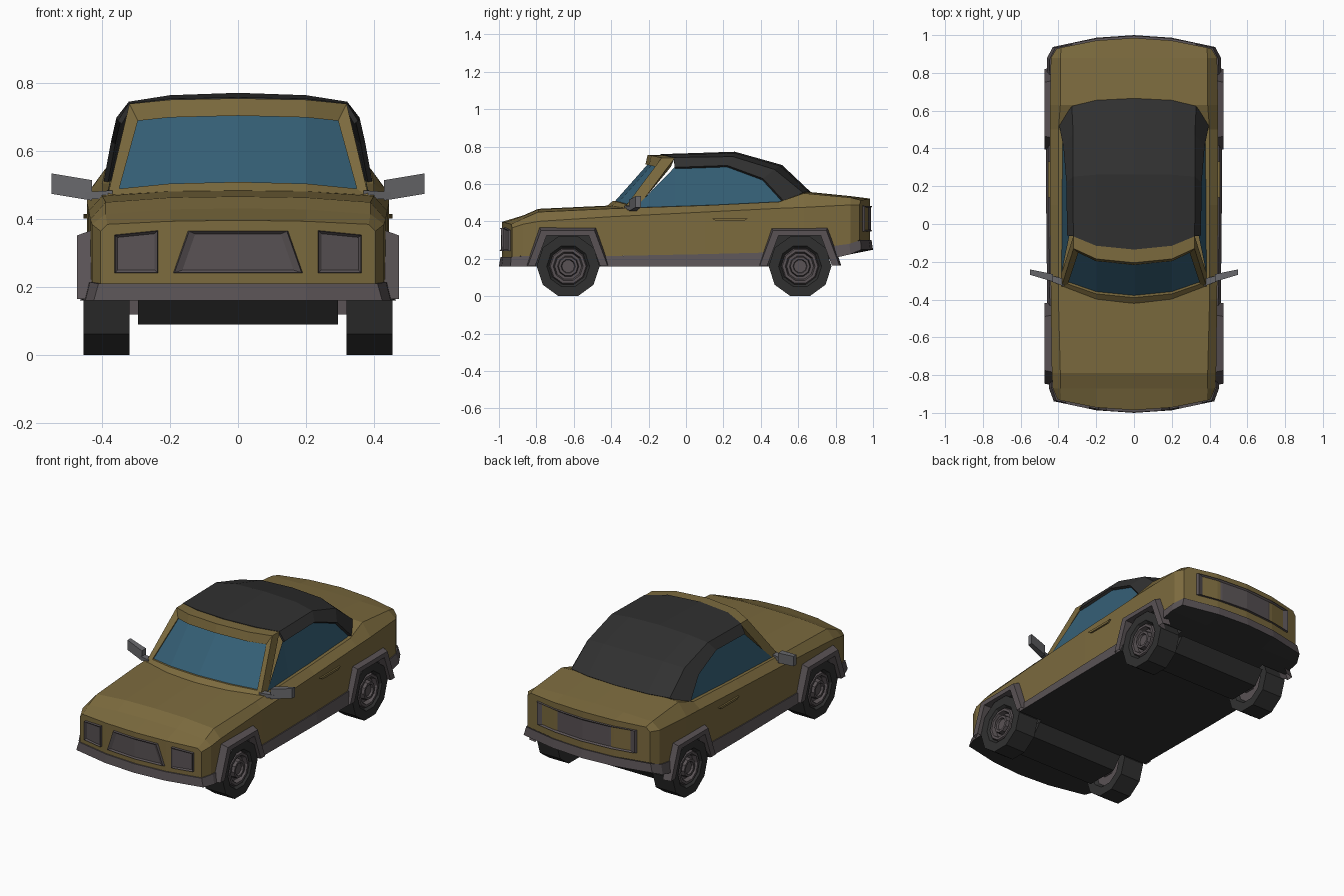
import bpy, bmesh
from math import cos, sin, pi

if "Cube" in bpy.data.objects:
    bpy.data.objects.remove(bpy.data.objects["Cube"])


def material(name, r, g, b):
    m = bpy.data.materials.new(name)
    m.diffuse_color = (r, g, b, 1)
    m.use_nodes = True
    m.node_tree.nodes["Principled BSDF"].inputs["Base Color"].default_value = m.diffuse_color
    return m


GOLD = material("gold_paint", .20, .145, .048)
TRIM = material("trim_grey", .10, .085, .09)
DARK = material("dark_rubber", .03, .03, .03)
BLUE = material("blue_glass", .035, .115, .18)
METAL = material("mirror_grey", .14, .14, .15)


def loft(name, rows, mat, close=False, caps=()):
    """Skin rows of points on the right side and mirror them to the left."""
    bm = bmesh.new()
    for side in (1, -1):
        grid = [[bm.verts.new((side * x, y, z)) for x, y, z in row] for row in rows]
        n = len(rows[0])
        for a, b in zip(grid, grid[1:]):
            for i in range(n if close else n - 1):
                j = (i + 1) % n
                bm.faces.new((a[i], a[j], b[j], b[i]))
        for c in caps:
            r = grid[c]
            bm.faces.new((r[0], r[1], r[-2], r[-1]))
            if n > 4:
                bm.faces.new(r[1:-1])
    bmesh.ops.remove_doubles(bm, verts=bm.verts, dist=1e-4)
    bmesh.ops.recalc_face_normals(bm, faces=bm.faces)
    me = bpy.data.meshes.new(name)
    bm.to_mesh(me)
    bm.free()
    me.materials.append(mat)
    ob = bpy.data.objects.new(name, me)
    bpy.context.collection.objects.link(ob)
    return ob


def prism(name, poly, x0, x1, mat):
    rows = [[(x, y, z) for y, z in poly] for x in (x0, x1)]
    return loft(name, rows, mat, True, (0, 1) if x0 > 0 else (1,))


def bowed(y, x):
    """Curve the car's ends in plan; stations in between stay straight."""
    if abs(y) < .95:
        return y
    return (1 if y > 0 else -1) * (abs(y) - .34 * x * x)


def cut(ob, cutter):
    mod = ob.modifiers.new("wheel_well", 'BOOLEAN')
    mod.operation, mod.solver, mod.object = 'DIFFERENCE', 'EXACT', cutter
    mod.material_mode = 'TRANSFER'
    dg = bpy.context.evaluated_depsgraph_get()
    me = bpy.data.meshes.new_from_object(ob.evaluated_get(dg))
    ob.modifiers.clear()
    ob.data = me


# Painted body: y, half width, bottom z, shoulder z, top edge x, top edge z, crown z
stations = [(-.985, .405, .21, .365, .385, .385, .397), (-.87, .43, .215, .385, .39, .415, .432),
            (-.79, .435, .215, .40, .39, .45, .467), (-.40, .44, .215, .425, .40, .468, .485),
            (.10, .445, .225, .45, .40, .485, .50), (.50, .445, .235, .47, .40, .505, .51),
            (.63, .445, .245, .475, .39, .55, .56), (.88, .44, .28, .488, .39, .527, .535),
            (.985, .41, .30, .488, .385, .513, .522)]
body_rows, skirt_rows = [], []
for y, w, zb, zs, xt, zt, zc in stations:
    pts = [(0, zb), (.2, zb), (w, zb), (w, zs), (xt, zt), (.2, zc - .003), (0, zc)]
    body_rows.append([(x, bowed(y, x), z) for x, z in pts])
    low = .16 if y < .6 else .16 + (y - .6) * .23
    end = y * 1.015 if abs(y) > .95 else y
    pts = [(0, low), (.2, low), (w + .02, low), (w + .006, zb), (.2, zb), (0, zb)]
    skirt_rows.append([(x, bowed(end, x) * (1 if z == low else .992), z) for x, z in pts])
body = loft("body", body_rows, GOLD, caps=(0, -1))
skirt = loft("lower_skirt", skirt_rows, TRIM, caps=(0, -1))
skirt.data.materials.append(DARK)
for f in skirt.data.polygons:
    if f.normal.z < -.7:
        f.material_index = 1

# Wheel wells, flares, axles and wheels
for label, cy in (("front", -.63), ("rear", .61)):
    well = prism("well_cutter", [(cy - .21, .05), (cy - .12, .33), (cy + .12, .33), (cy + .21, .05)],
                 .296, .7, DARK)
    well.hide_render = True
    cut(body, well)
    cut(skirt, well)
    bpy.data.objects.remove(well)

    outer = [(-.225, .165), (-.155, .37), (.15, .37), (.22, .165)]
    mid = [(-.215, .165), (-.145, .352), (.14, .352), (.21, .165)]
    inner = [(-.175, .165), (-.115, .325), (.11, .325), (.17, .165)]
    loft(label + "_wheel_flares",
         [[(x, cy + y, z) for y, z in line] for x, line in
          ((.425, outer), (.475, mid), (.475, inner), (.425, inner))], TRIM)

    prism(label + "_axle_housing", [(cy - .165, .17), (cy - .10, .09), (cy + .10, .09), (cy + .165, .17)],
          0, .295, DARK)
    prism(label + "_axle_stubs", [(cy - .03, .12), (cy + .03, .12), (cy + .03, .18), (cy - .03, .18)],
          .28, .36, TRIM)

    def lathe(name, profile, mat):
        loft(name, [[(x, cy + r * cos(i * pi / 5), .16 + r * sin(i * pi / 5)) for i in range(10)]
                    for x, r in profile], mat, close=True)

    lathe(label + "_tyres", [(.34, .10), (.32, .115), (.32, .168), (.455, .168), (.455, .115), (.435, .10)], DARK)
    lathe(label + "_rims", [(.34, 0), (.34, .102), (.435, .102), (.45, .095), (.45, .08), (.425, .072),
                            (.425, .057), (.452, .052), (.452, .038), (.44, .034), (.44, 0)], TRIM)

# Windscreen frame and glass
frame = [(0, -.42, .485), (.2, -.40, .48), (.385, -.335, .465),
         (.32, -.13, .74), (.2, -.185, .752), (0, -.205, .756)]
pane = [(0, -.39, .51), (.2, -.37, .505), (.35, -.318, .49),
        (.295, -.152, .69), (.2, -.197, .70), (0, -.217, .705)]


def back(line, d):
    return [(x, y + d, z) for x, y, z in line]


loft("windscreen_frame", [back(frame, .07), frame, pane, back(pane, .07), back(frame, .07)], GOLD)
glass = back(pane, .012)
loft("windscreen", [glass[:3], glass[:2:-1]], BLUE)

# Side windows
top = [(-.27, .475), (-.06, .69), (.22, .70), (.41, .635), (.54, .51)]
loft("side_windows", [[(.385, y, .465) for y, z in top],
                      [(.385 - (z - .475) * .2, y, z) for y, z in top]], BLUE)

# Soft top
roof = loft("soft_top", [
    [(0, -.135, .752), (.2, -.115, .748), (.318, -.065, .735), (.348, -.06, .685)],
    [(0, .26, .765), (.2, .26, .758), (.318, .25, .74), (.352, .22, .695)],
    [(0, .51, .695), (.2, .50, .69), (.318, .47, .672), (.368, .41, .625)],
    [(0, .66, .553), (.2, .65, .553), (.325, .62, .55), (.392, .53, .495)]], DARK)
thick = roof.modifiers.new("thickness", 'SOLIDIFY')
thick.thickness, thick.offset = .015, 0


# Raised panels on the nose and tail
def panel(name, pts, cx, cz, sign):
    rows = []
    for s, depth in ((1, .97), (.96, .997), (.84, .989)):
        rows.append([(cx + (x - cx) * s, sign * (depth - .34 * x * x), cz + (z - cz) * s) for x, z in pts])
    loft(name, rows, TRIM, close=cx > 0, caps=(-1,))


panel("headlights", [(.235, .24), (.365, .24), (.365, .355), (.235, .368)], .30, .302, -1)
panel("grille", [(0, .24), (.195, .24), (.15, .367), (0, .367)], 0, .303, -1)
panel("tail_light_panel", [(0, .345), (.2, .345), (.34, .345), (.34, .485), (.2, .485), (0, .485)], 0, .415, 1)

# Mirrors on short stalks, and door handles
mirror = [(-.02, .455, .43), (.02, .455, .43), (.02, .515, .43), (-.02, .515, .43)]
loft("mirrors", [[(.43, -.285 + y, z) for y, z, _ in mirror],
                 [(.55, -.255 + y * .7, z + .02) for y, z, _ in mirror]], METAL, True, (0, 1))
loft("mirror_stalks", [[(.37, -.31 + y, z) for y, z in ((-.02, .46), (.02, .46), (.02, .485), (-.02, .485))],
                       [(.45, -.285 + y, z) for y, z in ((-.015, .46), (.015, .46), (.015, .48), (-.015, .48))]],
     METAL, True, (0, 1))
prism("door_handles", [(.16, .402), (.31, .402), (.33, .415), (.14, .415)], .435, .455, GOLD)
